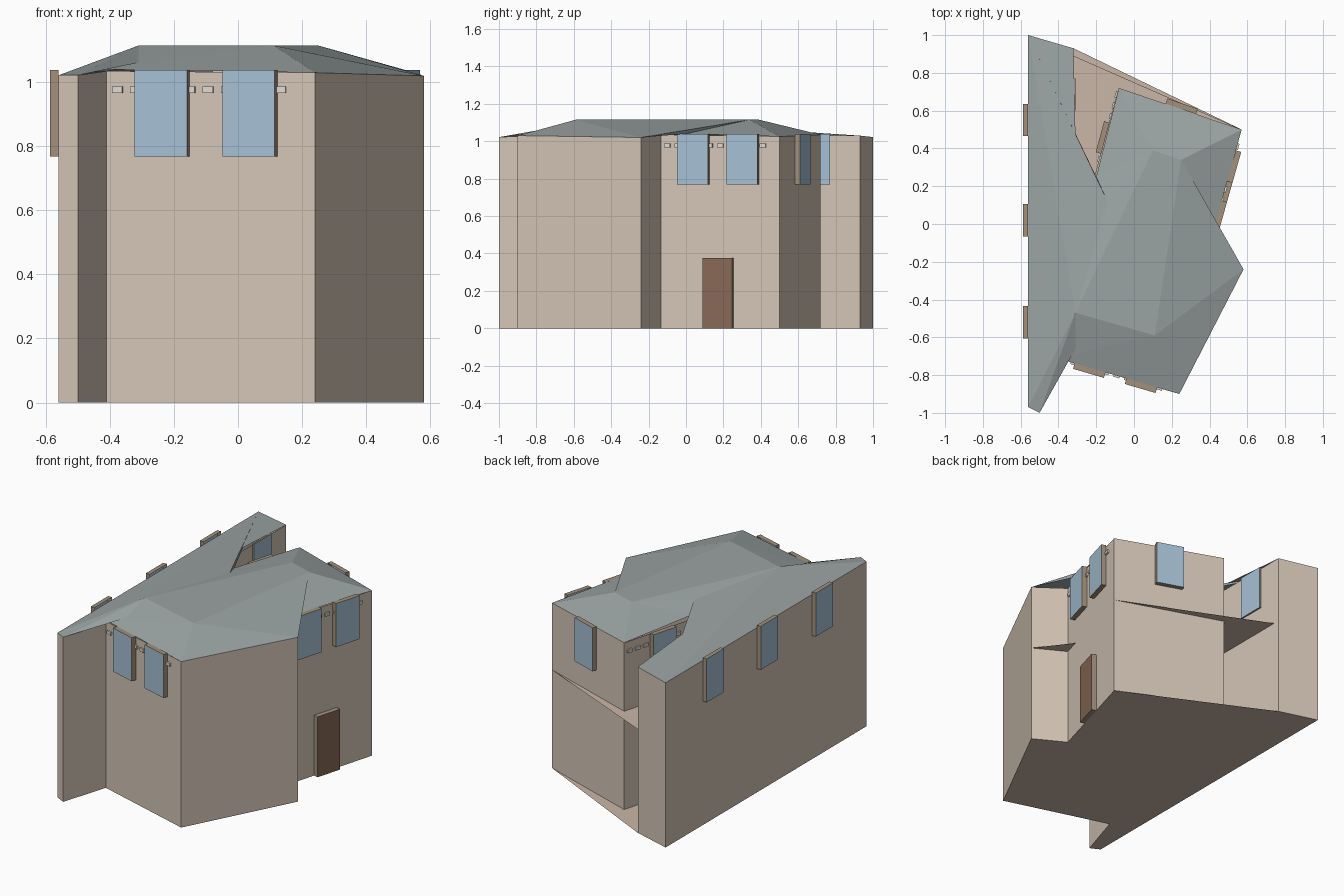
import bpy
from mathutils import Vector

if "Cube" in bpy.data.objects:
    bpy.data.objects.remove(bpy.data.objects["Cube"])


def mat(name, r, g, b):
    m = bpy.data.materials.new(name)
    m.diffuse_color = (r, g, b, 1)
    m.use_nodes = True
    m.node_tree.nodes["Principled BSDF"].inputs["Base Color"].default_value = m.diffuse_color
    return m


PLASTER = mat("plaster", .66, .56, .47)
SLAB = mat("floor_stone", .60, .47, .39)
SLATE = mat("slate", .33, .37, .37)
GLASS = mat("glass", .38, .53, .66)
FRAME = mat("frame_wood", .36, .28, .20)
DOOR = mat("door_wood", .24, .14, .09)
VENT = mat("vent_stone", .74, .70, .64)


def make(name, verts, faces, mats):
    me = bpy.data.meshes.new(name)
    me.from_pydata(verts, [], faces)
    for m in mats:
        me.materials.append(m)
    ob = bpy.data.objects.new(name, me)
    bpy.context.collection.objects.link(ob)
    return ob


# Footprint corners with eave heights, counter-clockwise
L, K, N = (-.56, -.97, 1.022), (-.50, -1.0, 1.022), (-.41, -.71, 1.035)
I, E, H = (.24, -.90, 1.03), (.58, -.24, 1.02), (.39, -.135, 1.035)
G, F, D = (.57, .50, 1.025), (-.08, .72, 1.035), (-.22, .20, 1.035)
C, B, A = (-.32, .20, 1.035), (-.32, .93, 1.03), (-.56, 1.0, 1.022)
ring = [L, K, N, I, E, H, G, F, D, C, B, A]

# Outer walls with ground floor
n = len(ring)
verts = [(p[0], p[1], 0) for p in ring] + ring
faces = [(i, (i + 1) % n, n + (i + 1) % n, n + i) for i in range(n)]
make("outer_walls", verts, faces, [PLASTER])


def slab(name, pts, z):
    make(name, [(p[0], p[1], z) for p in pts], [tuple(range(len(pts)))], [SLAB])


# Ground floor and middle floor slabs
slab("ground_floor", [L, K, N, I, E, H, G, B, A], 0)
slab("balcony_floor", [G, (-.32, .89), C, D, F], .61)
slab("side_ledge", [E, (.42, -.03), H], .61)

# Folded roof: eave points and raised points
R = dict(
    A=A, B=B, C=(-.31, .47, 1.06), D=(-.20, .25, 1.055), F=F, G=G,
    H=(.43, 0, 1.04), E=E, I=I, J=(-.41, -.71, 1.04), K=K, L=L,
    Q=(-.14, .12, 1.09), S=(-.22, -.50, 1.08),
    P=(-.31, -.47, 1.115), T=(.11, -.59, 1.115),
    U=(.25, .34, 1.115), V=(.10, .39, 1.115))
keys = list(R)
tris = ("ABC ACD ADQ AQP APL LPK KPS JIT JTP IET "
        "ETU HEU GHU FGU FUV DFV DVQ PTU PUV PVQ").split()
rf = []
for t in tris:
    a, b, c = [Vector(R[k]) for k in t]
    up = (b - a).cross(c - a).z > 0
    rf.append(tuple(keys.index(k) for k in (t if up else t[::-1])))
make("folded_roof", [R[k] for k in keys], rf, [SLATE])


def panel(name, p, q, s, w, z0, z1, depth, side, front):
    """Box on wall p-q, starting at distance s along it."""
    p, q = Vector(p[:2]), Vector(q[:2])
    d = (q - p).normalized()
    out = Vector((d.y, -d.x))
    v = []
    for z in (z0, z1):
        for t, o in ((s, 0), (s, depth), (s + w, depth), (s + w, 0)):
            v.append((*(p + d * t + out * o), z))
    f = [(1, 2, 6, 5), (0, 1, 5, 4), (2, 3, 7, 6), (4, 5, 6, 7), (3, 2, 1, 0)]
    ob = make(name, v, f, [side, front])
    ob.data.polygons[0].material_index = 1
    return ob


# Windows: wall start, wall end, distances along the wall, projection
windows = {
    "front_window": (N, I, (.10, .385), .03),
    "right_window": (H, G, (.10, .375), .03),
    "back_window": (G, F, (.255,), .03),
    "court_window": (F, D, (.19,), .03),
    "wing_window": (C, B, (.40,), .01),
    "left_window": (A, L, (.365, .895, 1.435), .027),
}
for name, (p, q, starts, depth) in windows.items():
    for i, s in enumerate(starts):
        panel(f"{name}_{i + 1}", p, q, s, .17, .768, 1.038, depth, FRAME, GLASS)

# Entrance door
panel("door", H, G, .24, .165, 0, .375, .03, FRAME, DOOR)

# Rows of small vents under the eaves
for name, p, q, count in (("front_vent", N, I, 10), ("right_vent", H, G, 10),
                          ("court_vent", F, D, 7)):
    for i in range(count):
        panel(f"{name}_{i + 1}", p, q, .02 + i * .059, .033, .967, .987, .01, VENT, VENT)
